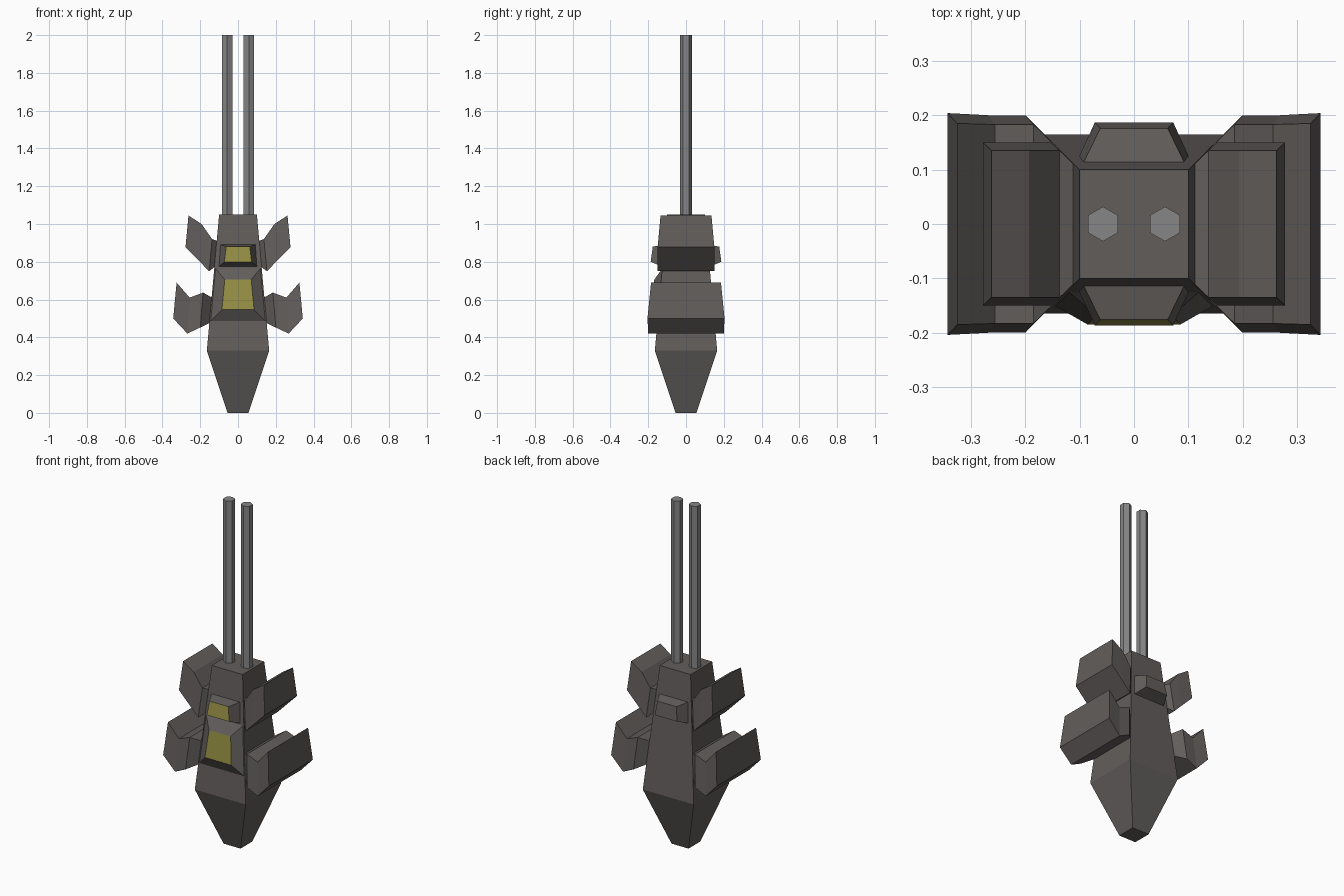
import bpy, bmesh, math

if "Cube" in bpy.data.objects:
    bpy.data.objects.remove(bpy.data.objects["Cube"])


def material(name, rgb):
    m = bpy.data.materials.new(name)
    m.diffuse_color = (*rgb, 1)
    m.use_nodes = True
    m.node_tree.nodes["Principled BSDF"].inputs["Base Color"].default_value = m.diffuse_color
    return m


hull = material("hull_grey", (0.12, 0.11, 0.105))
metal = material("barrel_metal", (0.24, 0.24, 0.24))
glow = material("window_yellow", (0.31, 0.28, 0.06))


def loft(name, rings, mat, mirror=False, end_mat=None):
    """Skin a closed solid through equal-length rings of points."""
    bm = bmesh.new()
    vr = [[bm.verts.new(p) for p in r] for r in rings]
    n = len(rings[0])
    for a, b in zip(vr, vr[1:]):
        for i in range(n):
            j = (i + 1) % n
            bm.faces.new((a[i], a[j], b[j], b[i]))
    bm.faces.new(vr[0][::-1])
    end = bm.faces.new(vr[-1])
    if end_mat:
        end.material_index = 1
    bmesh.ops.recalc_face_normals(bm, faces=bm.faces)
    me = bpy.data.meshes.new(name)
    bm.to_mesh(me)
    bm.free()
    me.materials.append(mat)
    if end_mat:
        me.materials.append(end_mat)
    ob = bpy.data.objects.new(name, me)
    bpy.context.collection.objects.link(ob)
    if mirror:
        ob.modifiers.new("Mirror", 'MIRROR').use_axis[0] = True
    return ob


def square(h, z):
    return [(-h, -h, z), (h, -h, z), (h, h, z), (-h, h, z)]


def hexagon(x, r, z):
    return [(x + r * math.sin(k * math.pi / 3), r * math.cos(k * math.pi / 3), z)
            for k in range(6)]


def wing_ring(top, bottom):
    """Cross-section of a wing; each argument is (x, z, half depth)."""
    (xt, zt, yt), (xb, zb, yb) = top, bottom
    return [(xt, -yt, zt), (xt, yt, zt), (xb, yb, zb), (xb, -yb, zb)]


def pod_ring(bottom, top, side):
    """Rectangle facing front or back; each argument is (half width, y, z)."""
    (wb, yb, zb), (wt, yt, zt) = bottom, top
    return [(-wb, side * yb, zb), (wb, side * yb, zb),
            (wt, side * yt, zt), (-wt, side * yt, zt)]


# tapered main body
loft("main_body", [square(0.055, 0), square(0.165, 0.33), square(0.1, 1.05)], hull)

# twin six-sided barrels
loft("barrels", [hexagon(0.057, 0.032, 1.03), hexagon(0.057, 0.032, 2.0)], metal, True)

# large lower wings
loft("lower_wings", [
    wing_ring((0.12, 0.60, 0.12), (0.13, 0.485, 0.13)),
    wing_ring((0.185, 0.637, 0.183), (0.2, 0.452, 0.2)),
    wing_ring((0.256, 0.61, 0.183), (0.268, 0.42, 0.2)),
    wing_ring((0.325, 0.69, 0.185), (0.343, 0.5, 0.204))], hull, True)

# smaller upper wings
loft("upper_wings", [
    wing_ring((0.09, 0.905, 0.09), (0.1, 0.79, 0.1)),
    wing_ring((0.137, 0.92, 0.135), (0.153, 0.75, 0.15)),
    wing_ring((0.193, 1.0, 0.135), (0.2, 0.798, 0.15)),
    wing_ring((0.262, 1.045, 0.135), (0.278, 0.877, 0.15))], hull, True)

# upper pods, front one with a window
for name, side, pane in (("front_upper_pod", -1, glow), ("back_upper_pod", 1, None)):
    loft(name, [pod_ring((0.105, 0.115, 0.77), (0.095, 0.108, 0.893), side),
                pod_ring((0.072, 0.187, 0.80), (0.062, 0.176, 0.88), side)],
         hull, end_mat=pane)

# large lower front window housing
loft("front_lower_pod", [pod_ring((0.15, 0.148, 0.48), (0.123, 0.122, 0.77), -1),
                         pod_ring((0.085, 0.185, 0.547), (0.07, 0.168, 0.705), -1)],
     hull, end_mat=glow)
